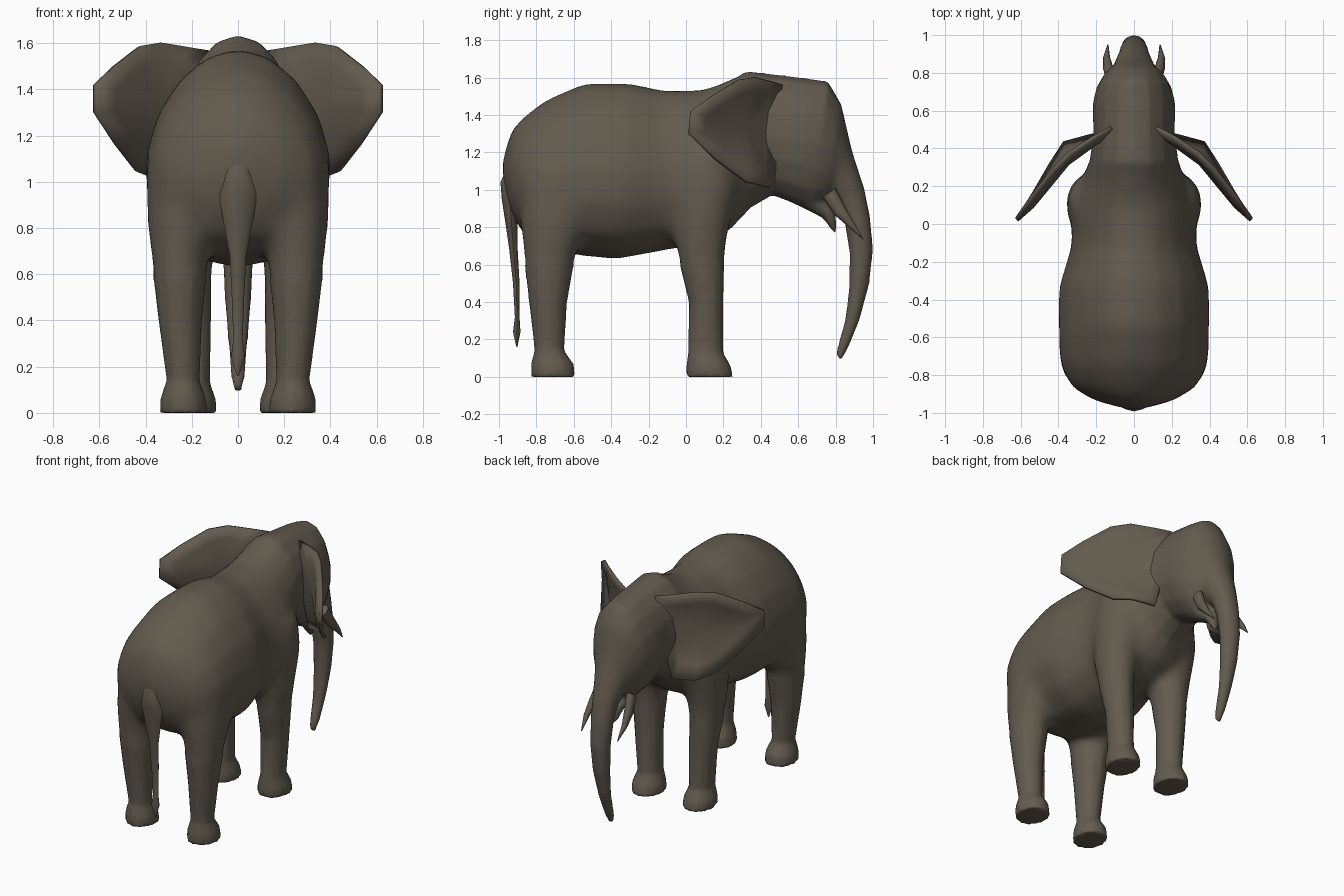
import bpy, bmesh, math
from mathutils import Vector

if "Cube" in bpy.data.objects:
    bpy.data.objects.remove(bpy.data.objects["Cube"])

hide = bpy.data.materials.new("grey_brown_hide")
hide.diffuse_color = (0.125, 0.105, 0.078, 1)
hide.use_nodes = True
hide.node_tree.nodes["Principled BSDF"].inputs["Base Color"].default_value = hide.diffuse_color


def activate(ob):
    bpy.ops.object.select_all(action='DESELECT')
    ob.select_set(True)
    bpy.context.view_layer.objects.active = ob


def finish(name, bm, mirror=False, angle=60):
    bmesh.ops.recalc_face_normals(bm, faces=bm.faces)
    me = bpy.data.meshes.new(name)
    bm.to_mesh(me)
    bm.free()
    me.materials.append(hide)
    ob = bpy.data.objects.new(name, me)
    bpy.context.collection.objects.link(ob)
    activate(ob)
    bpy.ops.object.shade_smooth_by_angle(angle=math.radians(angle))
    if mirror:
        ob.modifiers.new("mirror", 'MIRROR')
    return ob


def loft(bm, rings, sides=12, egg=0):
    """Each ring: (y, z) of one end, (y, z) of the other end, half width, x centre."""
    loops = []
    for ya, za, yb, zb, w, xc in rings:
        a, b = Vector((xc, ya, za)), Vector((xc, yb, zb))
        mid, half = (a + b) / 2, (a - b) / 2
        e = egg if ya < .3 else 0
        loops.append([bm.verts.new(mid + half * math.cos(t)
                                   + Vector((w * math.sin(t) * (1 - e * math.cos(t)), 0, 0)))
                      for t in (2 * math.pi * i / sides for i in range(sides))])
    faces = [bm.faces.new(loops[0]), bm.faces.new(loops[-1])]
    for p, q in zip(loops, loops[1:]):
        for i in range(sides):
            j = (i + 1) % sides
            faces.append(bm.faces.new((p[i], p[j], q[j], q[i])))
    bmesh.ops.recalc_face_normals(bm, faces=faces)


def part(name, rings, sides, mirror=False):
    bm = bmesh.new()
    loft(bm, rings, sides)
    return finish(name, bm, mirror)


# Torso, head and trunk in one sweep from rump to trunk tip
body = [
    (-.985, 1.16, -.975, 1.02, .05), (-.93, 1.33, -.94, .88, .21),
    (-.86, 1.40, -.87, .76, .33), (-.75, 1.485, -.75, .68, .39),
    (-.54, 1.575, -.57, .645, .40), (-.30, 1.575, -.37, .625, .40),
    (-.12, 1.535, -.10, .675, .33), (.10, 1.54, .10, .71, .335),
    (.20, 1.58, .24, .78, .285), (.33, 1.635, .34, .90, .235),
    (.50, 1.615, .46, .97, .215), (.66, 1.595, .60, .92, .22),
    (.76, 1.58, .68, .90, .20), (.83, 1.46, .73, .92, .165),
    (.885, 1.22, .76, .96, .115), (.955, 1.0, .81, .92, .085),
    (.985, .85, .85, .82, .075), (1.0, .68, .875, .66, .066),
    (.98, .50, .87, .45, .056), (.93, .31, .85, .30, .042),
    (.87, .16, .81, .16, .03), (.83, .085, .80, .125, .02)]

# Legs: height, back y, front y, inner x, outer x
rear_leg = [(0, -.83, -.59, .13, .34), (.07, -.83, -.60, .14, .335),
            (.14, -.81, -.65, .165, .31), (.40, -.84, -.635, .155, .345),
            (.65, -.87, -.59, .13, .375), (.82, -.89, -.50, .10, .395),
            (1.05, -.87, -.42, .12, .40), (1.22, -.78, -.48, .18, .36)]
front_leg = [(0, 0, .255, .09, .30), (.06, 0, .24, .095, .30),
             (.13, .01, .20, .12, .275), (.40, .015, .20, .115, .30),
             (.58, -.03, .205, .115, .32), (.75, -.07, .225, .09, .345),
             (1.0, -.07, .28, .08, .365), (1.22, -.01, .25, .12, .345)]

# Lower lip
lip = [(.58, 1.04, .48, .97, .09, 0), (.72, 1.0, .62, .905, .085, 0),
       (.80, .89, .73, .85, .055, 0), (.805, .79, .78, .785, .028, 0),
       (.80, .765, .79, .765, .012, 0)]

bm = bmesh.new()
loft(bm, [r + (0,) for r in body], 16, .15)
loft(bm, lip, 10)
for rows in (rear_leg, front_leg):
    for s in (1, -1):
        loft(bm, [(y1, z, y0, z, (x1 - x0) / 2, s * (x0 + x1) / 2)
                  for z, y0, y1, x0, x1 in rows], 12)
skin = finish("body_head_trunk_and_legs", bm)

# Fuse the sweeps into a single skin, then soften hips and shoulders
fuse = skin.modifiers.new("fuse", 'REMESH')
fuse.mode, fuse.voxel_size = 'VOXEL', .014
activate(skin)
bpy.ops.object.modifier_apply(modifier="fuse")
bm = bmesh.new()
bm.from_mesh(skin.data)
joints = [v for v in bm.verts if v.co.z > .6 and v.co.y < .3]
for _ in range(40):
    bmesh.ops.smooth_vert(bm, verts=joints, factor=.5,
                          use_axis_x=True, use_axis_y=True, use_axis_z=True)
for _ in range(2):
    bmesh.ops.smooth_vert(bm, verts=bm.verts, factor=.5,
                          use_axis_x=True, use_axis_y=True, use_axis_z=True)
bm.to_mesh(skin.data)
bm.free()
thin = skin.modifiers.new("simplify", 'DECIMATE')
thin.ratio = .12
bpy.ops.object.modifier_apply(modifier="simplify")
bpy.ops.object.shade_smooth_by_angle(angle=math.radians(75))

# Tail with a flared root and a tuft at the end
part("tail", [(-.95, 1.14, -.92, 1.12, .03, 0), (-.992, 1.04, -.92, 1.03, .06, 0),
              (-.985, .95, -.90, .95, .085, 0), (-.965, .82, -.90, .80, .06, 0),
              (-.945, .68, -.90, .68, .036, 0), (-.925, .50, -.89, .50, .027, 0),
              (-.915, .32, -.89, .32, .02, 0), (-.925, .24, -.885, .24, .03, 0),
              (-.907, .16, -.902, .16, .004, 0)], 8)

# Tusks
part("tusk", [(.80, 1.01, .73, .96, .03, .118), (.85, .91, .79, .87, .028, .135),
              (.90, .825, .865, .805, .018, .145), (.95, .735, .947, .733, .003, .138)],
     8, True)

# Ears: rim outline with a shallow hollow behind the forward face
rim = [(.12, .51, 1.565), (.22, .455, 1.58), (.34, .375, 1.60), (.43, .285, 1.585),
       (.54, .145, 1.50), (.62, .03, 1.42), (.62, .02, 1.30), (.53, .165, 1.16),
       (.44, .32, 1.045), (.37, .43, 1.02), (.22, .47, 1.01), (.17, .475, 1.20),
       (.16, .48, 1.40)]
bm = bmesh.new()
centre = Vector((.36, .335, 1.33))
outer = [bm.verts.new(p) for p in rim]
inner = [bm.verts.new(centre.lerp(Vector(p), .72) + Vector((-.01, -.015, 0))) for p in rim]
hub = bm.verts.new(centre + Vector((-.01, -.015, 0)))
for i in range(len(rim)):
    j = (i + 1) % len(rim)
    bm.faces.new((outer[i], outer[j], inner[j], inner[i]))
    bm.faces.new((inner[i], inner[j], hub))
ear = finish("ear", bm, True)
sol = ear.modifiers.new("thickness", 'SOLIDIFY')
sol.thickness, sol.offset = .02, 0
